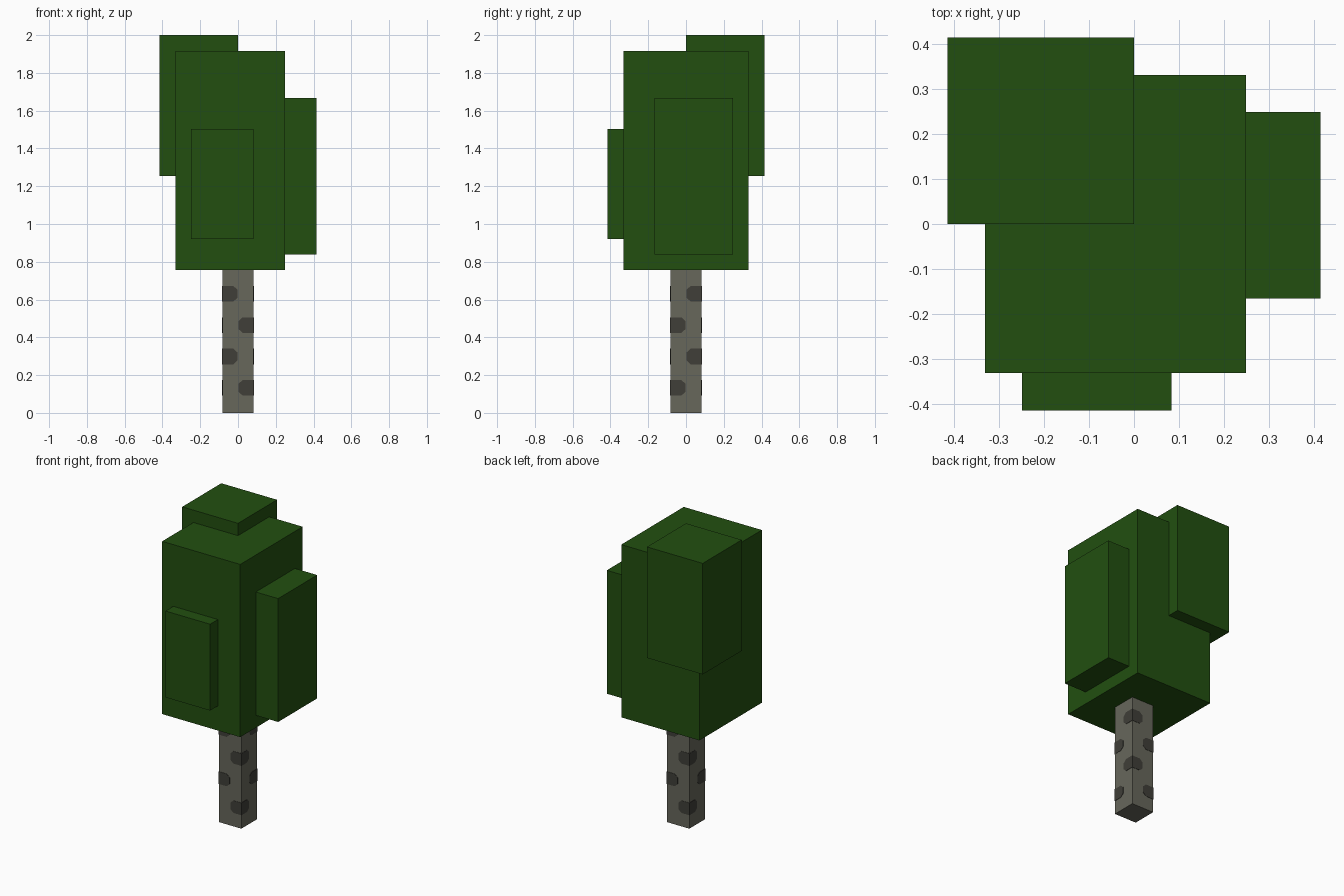
import bpy
import bmesh
from mathutils import Vector

old = bpy.data.objects.get("Cube")
if old:
    bpy.data.objects.remove(old, do_unlink=True)

U = 2 / 24.1    # one block unit
LIFT = 0.1      # the trunk starts slightly below block height zero


def material(name, rgb):
    mat = bpy.data.materials.new(name)
    mat.use_nodes = True
    mat.diffuse_color = (*rgb, 1)
    bsdf = mat.node_tree.nodes["Principled BSDF"]
    bsdf.inputs["Base Color"].default_value = (*rgb, 1)
    bsdf.inputs["Roughness"].default_value = 0.9
    return mat


leaf = material("leaf green", (0.0160, 0.0785, 0.0052))
bark = material("grey bark", (0.135, 0.135, 0.105))
mark = material("dark bark", (0.0500, 0.0485, 0.0400))


def point(x, y, z):
    return Vector((x * U, y * U, (z + LIFT) * U))


def finish(name, bm, mat):
    mesh = bpy.data.meshes.new(name)
    bm.to_mesh(mesh)
    bm.free()
    mesh.materials.append(mat)
    obj = bpy.data.objects.new(name, mesh)
    bpy.context.collection.objects.link(obj)
    return obj


def box(name, low, high, mat):
    """Box between two corners given in block units."""
    a, b = point(*low), point(*high)
    bm = bmesh.new()
    bmesh.ops.create_cube(bm, size=1)
    bmesh.ops.scale(bm, vec=b - a, verts=bm.verts)
    bmesh.ops.translate(bm, vec=(a + b) / 2, verts=bm.verts)
    return finish(name, bm, mat)


# Trunk, running a little way into the foliage
box("trunk", (-1, -1, -LIFT), (1, 1, 10), bark)

# Foliage: one main block with three smaller blocks pushed into it
box("main_foliage", (-4, -4, 9), (3, 4, 23), leaf)
box("top_back_foliage", (-5, 0, 15), (0, 5, 24), leaf)
box("left_foliage", (2, -2, 10), (5, 3, 20), leaf)
box("front_foliage", (-3, -5, 11), (1, -3, 18), leaf)

# Bark marks: thin plates bent around the trunk corners, heights alternating
half_mark = [(0, 0), (0.72, 0), (1, 0.25), (1, 0.75), (0.72, 1), (0, 1)]
R = 1.025       # corner distance, just outside the bark
bm = bmesh.new()
for sx in (-1, 1):
    for sy in (-1, 1):
        for h in ((3, 7) if sx == sy else (1, 5)):
            edge = [bm.verts.new(point(sx * R, sy * R, h + z)) for z in (0, 1)]
            for on_side in (False, True):
                ring = [edge[0]]
                for t, z in half_mark[1:-1]:
                    x = R if on_side else R - t
                    y = R - t if on_side else R
                    ring.append(bm.verts.new(point(sx * x, sy * y, h + z)))
                ring.append(edge[1])
                face = bm.faces.new(ring)
                face.normal_update()
                outward = Vector((sx, 0, 0)) if on_side else Vector((0, sy, 0))
                if face.normal.dot(outward) < 0:
                    face.normal_flip()
marks = finish("bark_marks", bm, mark)
solid = marks.modifiers.new("thickness", 'SOLIDIFY')
solid.thickness = 0.004
solid.offset = -1
solid.use_even_offset = True
